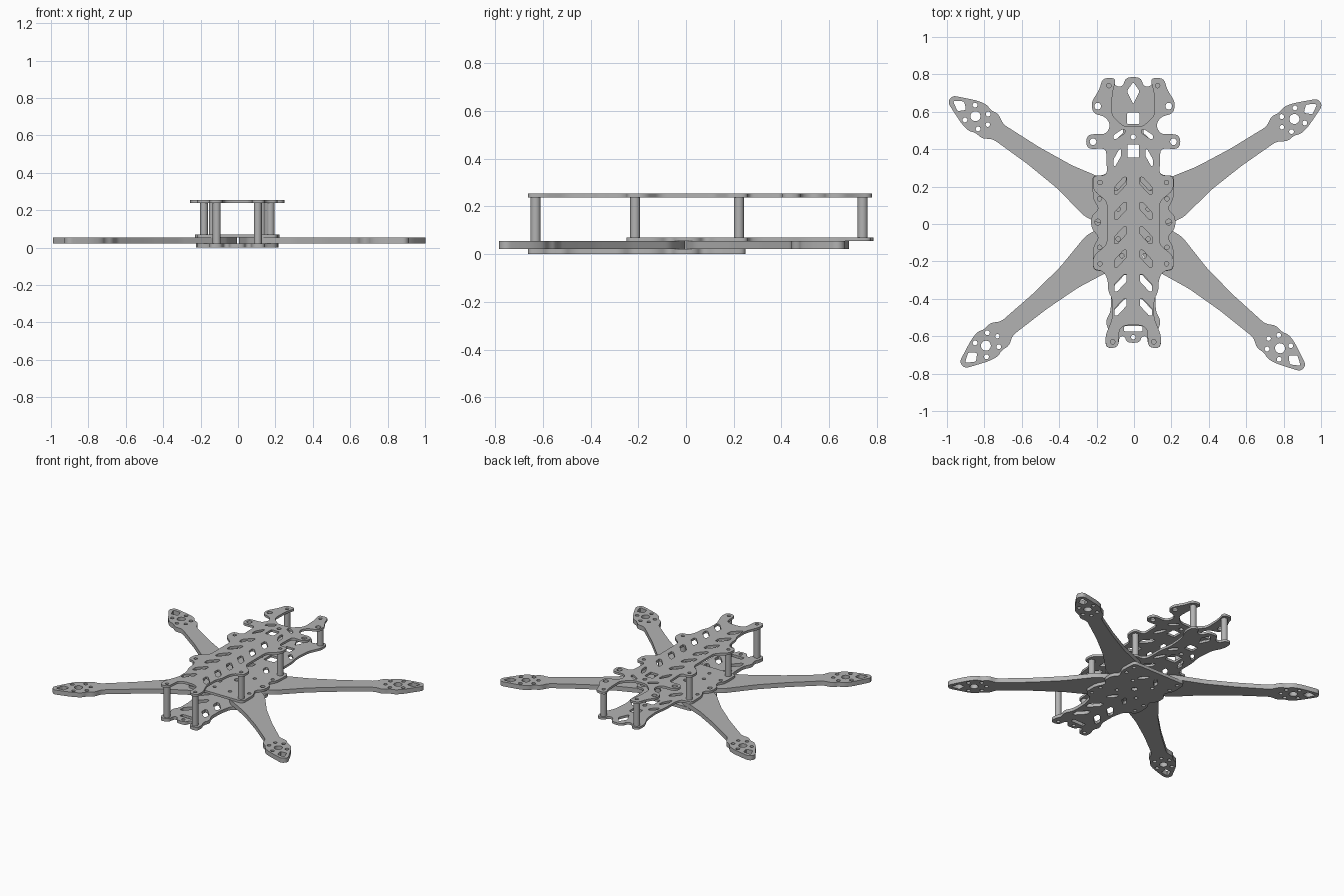
import bpy, bmesh, math
from mathutils import Vector, Matrix

if "Cube" in bpy.data.objects:
    bpy.data.objects.remove(bpy.data.objects["Cube"], do_unlink=True)

grey = bpy.data.materials.new("carbon_grey")
grey.use_nodes = True
grey.diffuse_color = (0.45, 0.45, 0.45, 1)
grey.node_tree.nodes["Principled BSDF"].inputs["Base Color"].default_value = grey.diffuse_color

AXIS = -0.004          # body centre line
TURN = math.radians(-0.5)  # slight yaw of the arm set


def rounded(points, radius, steps=6):
    """Polygon with every corner rounded."""
    pts, out = [Vector(p) for p in points], []
    for i, p in enumerate(pts):
        ends = []
        for q in (pts[i - 1], pts[(i + 1) % len(pts)]):
            ends.append(p.lerp(q, min(radius / (q - p).length, 0.48)))
        for k in range(steps + 1):
            t = k / steps
            out.append(ends[0].lerp(p, t).lerp(p.lerp(ends[1], t), t))
    return out


def mirrored(half):
    return half + [(-x, y) for x, y in reversed(half)]


def circle(x, y, r, n=16):
    return [Vector((x + r * math.cos(a * math.tau / n), y + r * math.sin(a * math.tau / n)))
            for a in range(n)]


def pair(x, y, r=0.012):
    return [circle(x, y, r), circle(-x, y, r)]


def box(x, y, w, h):
    return rounded([(x - w, y - h), (x + w, y - h), (x + w, y + h), (x - w, y + h)], 0.008, 3)


def slots(x, y, w, h):
    """Two slanted slots leaning toward the centre line."""
    right = [(x - w, y + h), (x - w, y + h * 0.2), (x + w * 0.5, y - h),
             (x + w, y - h), (x + w, y - h * 0.2), (x - w * 0.5, y + h)]
    return [rounded(right, 0.006, 3), rounded([(-a, b) for a, b in right], 0.006, 3)]


def finish(obj, name):
    obj.name = name
    obj.data.materials.clear()
    obj.data.materials.append(grey)
    bpy.ops.object.select_all(action='DESELECT')
    obj.select_set(True)
    bpy.context.view_layer.objects.active = obj
    bpy.ops.object.shade_smooth_by_angle(angle=math.radians(30))


def plate(name, outline, holes, z0, z1, matrix=None):
    """Flat sheet with holes, cut from a filled 2D curve."""
    curve = bpy.data.curves.new(name, 'CURVE')
    curve.dimensions, curve.fill_mode = '2D', 'BOTH'
    curve.extrude = (z1 - z0) / 2
    for loop in [outline] + holes:
        spline = curve.splines.new('POLY')
        spline.points.add(len(loop) - 1)
        for point, p in zip(spline.points, loop):
            point.co = (p.x, p.y, 0, 1)
        spline.use_cyclic_u = True
    obj = bpy.data.objects.new(name, curve)
    bpy.context.collection.objects.link(obj)
    bpy.ops.object.select_all(action='DESELECT')
    obj.select_set(True)
    bpy.context.view_layer.objects.active = obj
    bpy.ops.object.convert(target='MESH')
    obj = bpy.context.view_layer.objects.active
    bm = bmesh.new()
    bm.from_mesh(obj.data)
    bmesh.ops.remove_doubles(bm, verts=bm.verts, dist=0.0002)
    bmesh.ops.transform(bm, matrix=Matrix.Translation((0, 0, (z0 + z1) / 2)) @ (matrix or Matrix()),
                        verts=bm.verts)
    bmesh.ops.recalc_face_normals(bm, faces=bm.faces)
    bm.to_mesh(obj.data)
    bm.free()
    finish(obj, name)


centre = Matrix.Translation((AXIS, 0, 0))
post_spots = [(0.11, -0.63, 0.02), (0.178, -0.213, 0.07), (0.178, 0.222, 0.07), (0.13, 0.74, 0.07)]

# Top plate: forked ends, side tabs and slanted slots
top_half = [(0.05, 0.52), (0.115, 0.58), (0.112, 0.7), (0.09, 0.78), (0.165, 0.78),
            (0.18, 0.72), (0.225, 0.65), (0.215, 0.59), (0.15, 0.575), (0.12, 0.53),
            (0.145, 0.48), (0.24, 0.48), (0.255, 0.44), (0.24, 0.4), (0.145, 0.405),
            (0.14, 0.26), (0.215, 0.26), (0.215, 0.18), (0.14, 0.12), (0.14, -0.11),
            (0.215, -0.17), (0.215, -0.245), (0.16, -0.25), (0.135, -0.3), (0.135, -0.36),
            (0.112, -0.4), (0.11, -0.5), (0.15, -0.6), (0.145, -0.665), (0.08, -0.66),
            (0.075, -0.56), (0.04, -0.54)]
top_holes = [box(0, 0.39, 0.032, 0.035), circle(0, 0.465, 0.014)]
for x, y, _ in post_spots:
    top_holes += pair(x, y)
top_holes += pair(0.215, 0.44, 0.018) + pair(0.19, 0.63, 0.018)
for y in (0.205, 0.07, -0.06, -0.185, -0.315, -0.445):
    top_holes += slots(0.068, y, 0.033, 0.045)
top_holes += slots(0.075, 0.48, 0.03, 0.025) + slots(0.085, 0.355, 0.02, 0.045)
plate("top_plate", rounded(mirrored(top_half), 0.03), top_holes, 0.238, 0.254, centre)

# Middle plate: long nose section over the arm clamp
mid_half = [(0.04, 0.785), (0.055, 0.735), (0.095, 0.735), (0.11, 0.775), (0.16, 0.775),
            (0.165, 0.7), (0.125, 0.62), (0.115, 0.5), (0.13, 0.42), (0.13, 0.3),
            (0.15, 0.26), (0.22, 0.26), (0.215, 0.13), (0.18, 0.08), (0.225, 0.045),
            (0.225, -0.025), (0.18, -0.07), (0.215, -0.12), (0.215, -0.25), (0.12, -0.25)]
diamond = [(0, 0.76), (0.034, 0.71), (0, 0.64), (-0.034, 0.71)]
mid_holes = [rounded(diamond, 0.012), box(0, 0.565, 0.033, 0.03), box(0, 0.39, 0.04, 0.04),
             circle(0, 0.465, 0.014), circle(0, 0, 0.02)]
mid_holes += pair(0.19, 0.01, 0.016) + pair(0.18, 0.135) + pair(0.18, -0.125)
mid_holes += pair(0.08, 0.08) + pair(0.08, -0.08) + pair(0.06, -0.17)
mid_holes += slots(0.08, 0.48, 0.025, 0.03) + slots(0.085, 0.355, 0.02, 0.045)
mid_holes += slots(0.07, 0.22, 0.03, 0.04)
plate("middle_plate", rounded(mirrored(mid_half), 0.03), mid_holes, 0.054, 0.07, centre)

# Bottom plate: arm clamp and tail section
low_half = [(0.12, 0.25), (0.21, 0.25), (0.215, 0.13), (0.18, 0.07), (0.22, 0.035),
            (0.22, -0.035), (0.18, -0.07), (0.215, -0.13), (0.215, -0.23), (0.14, -0.27),
            (0.12, -0.36), (0.12, -0.47), (0.15, -0.52), (0.13, -0.57), (0.15, -0.61),
            (0.145, -0.665), (0.08, -0.66), (0.075, -0.6), (0.045, -0.6), (0.035, -0.635)]
low_holes = [circle(0, 0, 0.02), circle(0, -0.605, 0.012), box(0, -0.56, 0.05, 0.014)]
low_holes += pair(0.11, -0.63) + pair(0.18, 0.135) + pair(0.18, -0.125) + pair(0.18, 0.21)
low_holes += pair(0.08, 0.08) + pair(0.08, -0.08) + pair(0.18, -0.21)
for y in (-0.32, -0.45):
    low_holes += slots(0.065, y, 0.036, 0.048)
low_holes += slots(0.05, 0.15, 0.025, 0.035) + slots(0.05, -0.16, 0.025, 0.035)
plate("bottom_plate", rounded(mirrored(low_half), 0.03), low_holes, 0.0, 0.022, centre)

# Arms: tapered blade ending in a motor mount (local x runs outward)
side = [(0.01, 0.006), (0.15, 0.1), (0.24, 0.115), (0.45, 0.073), (0.65, 0.055),
        (0.88, 0.048), (0.93, 0.08), (0.975, 0.072), (1.01, 0.086), (1.06, 0.076),
        (1.11, 0.056), (1.19, 0.022)]
arm_outline = rounded(side + [(u, -v) for u, v in reversed(side)], 0.025)
tip_slot = [(1.085, 0), (1.12, 0.032), (1.17, 0), (1.12, -0.032)]
arm_holes = [circle(1.025, 0, 0.027), rounded(tip_slot, 0.01, 3), circle(0.945, 0, 0.012)]
for u in (0.975, 1.06):
    arm_holes += [circle(u, 0.048, 0.013), circle(u, -0.048, 0.013)]
angles = {"front_right_arm": 33.7, "front_left_arm": 180 - 33.7,
          "rear_left_arm": 180 + 39.9, "rear_right_arm": -39.9}
for name, degrees in angles.items():
    plate(name, arm_outline, arm_holes, 0.022, 0.054,
          Matrix.Rotation(math.radians(degrees) + TURN, 4, 'Z'))

# Standoff posts
for i, (x, y, base) in enumerate(post_spots):
    for word, s in (("a", 1), ("b", -1)):
        bpy.ops.mesh.primitive_cylinder_add(vertices=20, radius=0.021, depth=0.238 - base,
                                            location=(AXIS + s * x, y, (0.238 + base) / 2))
        finish(bpy.context.object, f"standoff_post_{i + 1}{word}")
